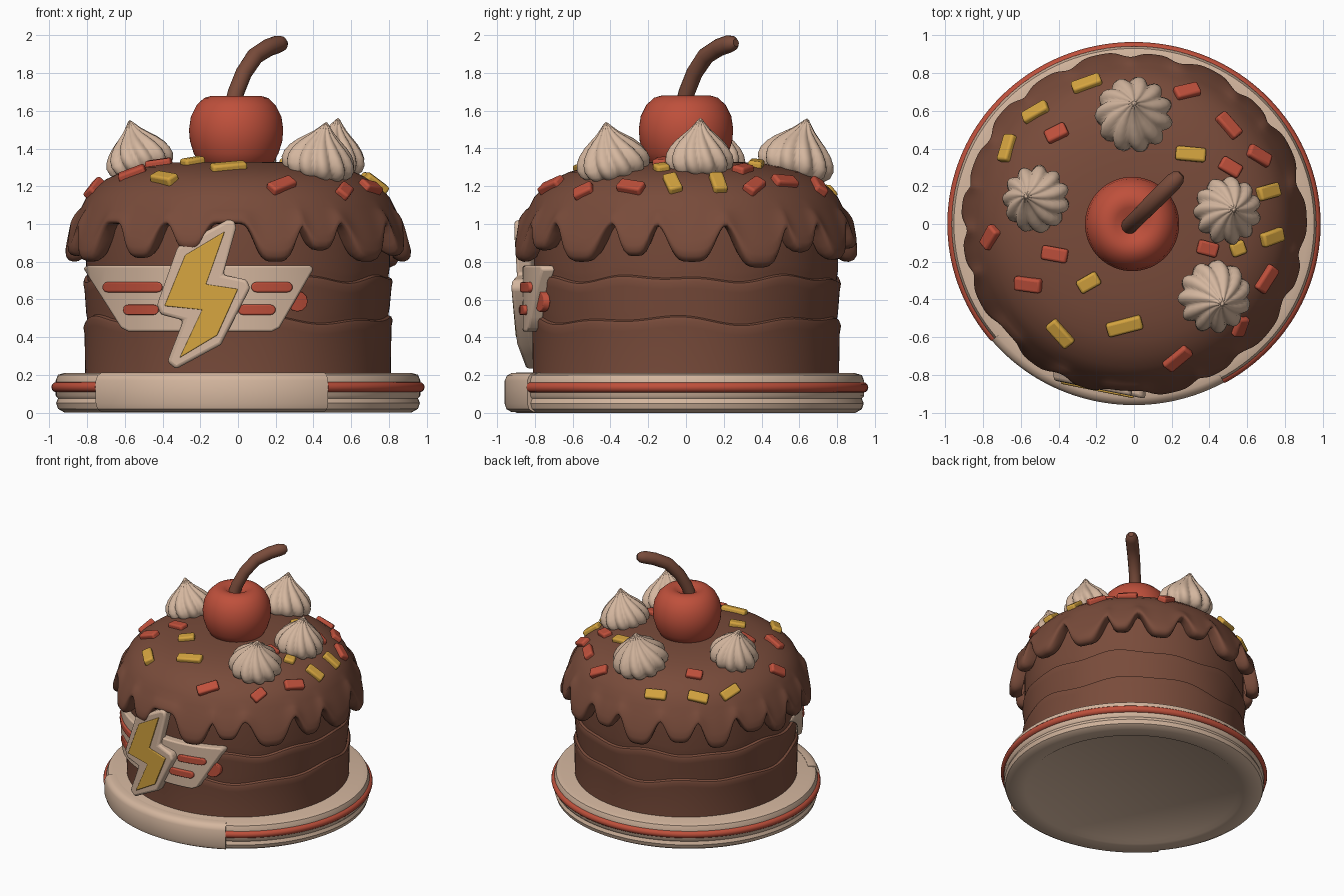
import bpy, bmesh, math
from mathutils import Vector, Matrix

old = bpy.data.objects.get("Cube")
if old:
    bpy.data.objects.remove(old, do_unlink=True)


def material(name, rgb):
    m = bpy.data.materials.new(name)
    m.use_nodes = True
    m.diffuse_color = (*rgb, 1)
    m.node_tree.nodes["Principled BSDF"].inputs["Base Color"].default_value = (*rgb, 1)
    return m


CHOC = material("chocolate", (0.19, 0.071, 0.043))
CREAM = material("cream", (0.66, 0.47, 0.345))
RED = material("cherry_red", (0.52, 0.08, 0.044))
GOLD = material("golden_yellow", (0.66, 0.37, 0.05))


def finish(name, bm, mat, bevel=0, angle=40):
    bmesh.ops.remove_doubles(bm, verts=bm.verts, dist=1e-5)
    bmesh.ops.recalc_face_normals(bm, faces=bm.faces)
    me = bpy.data.meshes.new(name)
    bm.to_mesh(me)
    bm.free()
    ob = bpy.data.objects.new(name, me)
    bpy.context.collection.objects.link(ob)
    me.materials.append(mat)
    if bevel:
        mod = ob.modifiers.new("soft_edges", "BEVEL")
        mod.width, mod.segments, mod.limit_method = bevel, 3, "ANGLE"
        mod.angle_limit = math.radians(35)
    bpy.ops.object.select_all(action="DESELECT")
    ob.select_set(True)
    bpy.context.view_layer.objects.active = ob
    bpy.ops.object.shade_smooth_by_angle(angle=math.radians(angle))
    return ob


def lathe(name, profile, mat, n=128, start=0, end=360, loop=False, angle=40):
    """Sweep profile(phi) -> [(r, z)] about z; phi is measured from the front toward +x."""
    bm = bmesh.new()
    full = end - start == 360
    rows = []
    for i in range(n if full else n + 1):
        phi = math.radians(start + (end - start) * i / n)
        rows.append([bm.verts.new((r * math.sin(phi), -r * math.cos(phi), z))
                     for r, z in profile(phi)])
    m = len(rows[0])
    for i in range(n):
        a, b = rows[i], rows[(i + 1) % len(rows)]
        for j in range(m if loop else m - 1):
            k = (j + 1) % m
            bm.faces.new((a[j], a[k], b[k], b[j]))
    if loop and not full:
        bm.faces.new(rows[0])
        bm.faces.new(rows[-1])
    return finish(name, bm, mat, angle=angle)


# Plate with a front band and a red stripe round the rest
SQUASH = 0.975
RIM = [(0, .02), (.78, .02), (.81, 0), (.92, 0), (.955, .02), (.965, .05), (.955, .075), (.967, .09),
       (.967, .17), (.955, .2), (.92, .21), (0, .21)]
BAND = [(.9, .004), (.95, .006), (.975, .02), (.985, .05), (.985, .17), (.972, .198), (.945, .212), (.9, .213)]
STRIPE = [(.96 + .03 * math.cos(a * math.pi / 6), .135 + .028 * math.sin(a * math.pi / 6)) for a in range(12)]
for ob in (lathe("plate", lambda p: RIM, CREAM),
           lathe("plate_front_band", lambda p: BAND, CREAM, 48, -50, 29, True),
           lathe("plate_stripe", lambda p: STRIPE, RED, 128, 29, 310, True)):
    ob.scale.y = SQUASH


# Three cake layers with wavy seams
def cake(p):
    low = .495 + .014 * math.sin(5 * p + 1) + .012 * math.sin(9 * p)
    high = .715 + .012 * math.sin(6 * p) + .01 * math.sin(11 * p + 2)
    pts = [(0, .2), (.81, .2)]
    for seam in (low, high):
        pts += [(.814, seam - .06), (.82, seam - .025), (.814, seam - .008), (.798, seam),
                (.8, seam + .02), (.805, seam + .05)]
    return pts + [(.805, 1.05), (0, 1.05)]


lathe("cake_layers", cake, CHOC, 160)

# Icing dome and its drips: (angle, half width, depth)
DRIPS = [(-80, 6, .17), (-63, 8, .2), (-36, 7, .18), (-17, 6, .14), (13, 8, .2), (30, 6, .14),
         (51, 9, .2), (72, 6, .17), (92, 9, .2), (116, 9, .23), (134, 6, .15), (153, 8, .19),
         (173, 6, .13), (192, 8, .2), (212, 7, .16), (230, 7, .21), (249, 7, .14), (264, 6, .2)]
DOME = [(0, 1.33), (.2, 1.33), (.38, 1.325), (.52, 1.302), (.62, 1.275), (.7, 1.237),
        (.76, 1.19), (.805, 1.14), (.83, 1.09)]
SKIRT = [(.85, .2), (.866, .4), (.878, .6), (.885, .78), (.882, .9), (.868, .97), (.845, 1), (.82, .99), (.79, .93)]


def icing(p):
    deg = math.degrees(p)
    drip = 0
    for a, w, d in DRIPS:
        gap = (deg - a + 180) % 360 - 180
        drip = max(drip, d * math.exp(-(gap / w) ** 4))
    edge = 1.0 - drip
    puff = drip * .17
    return DOME + [(r + puff * min(1, s * 1.2), 1.09 + (edge - 1.09) * s) for r, s in SKIRT]


lathe("icing", icing, CHOC, 300, angle=70)


def on_icing(x, y):
    """Frame lying on the icing, its z axis along the surface normal."""
    r = math.hypot(x, y)
    for (r0, z0), (r1, z1) in zip(DOME, DOME[1:]):
        if r0 <= r <= r1:
            break
    z = z0 + (z1 - z0) * (r - r0) / (r1 - r0)
    slope = (z0 - z1) / (r1 - r0)
    normal = Vector((x / r * slope, y / r * slope, 1))
    turn = Vector((0, 0, 1)).rotation_difference(normal.normalized())
    return Matrix.Translation((x, y, z)) @ turn.to_matrix().to_4x4()


# Sprinkles: (x, y, turn, length)
RED_BITS = [(.28, .7, 20, .14), (.5, .52, -50, .15), (.66, .36, -25, .14), (.51, .3, -30, .12),
            (-.41, .48, 25, .12), (-.76, -.07, 50, .13), (-.42, -.16, -10, .14), (-.56, -.32, -5, .15),
            (.39, -.13, -15, .11), (.7, -.29, 55, .15), (.56, -.54, 80, .11), (.23, -.71, 45, .16)]
GOLD_BITS = [(-.25, .74, 20, .16), (-.52, .59, 25, .15), (-.67, .4, 80, .15), (.3, .37, -5, .16),
             (.71, .17, 15, .14), (.73, -.07, 15, .14), (.55, -.13, 20, .08), (-.24, -.31, 30, .12),
             (-.39, -.58, -50, .16), (-.05, -.54, 15, .19)]
for label, bits, mat in (("red", RED_BITS, RED), ("yellow", GOLD_BITS, GOLD)):
    for i, (x, y, turn, size) in enumerate(bits):
        bm = bmesh.new()
        bmesh.ops.create_cube(bm, size=1)
        bmesh.ops.scale(bm, vec=(size, .075, .06), verts=bm.verts)
        ob = finish(f"{label}_sprinkle_{i + 1}", bm, mat, .014)
        ob.matrix_world = on_icing(x, y) @ Matrix.Rotation(math.radians(turn), 4, "Z")

# Fluted cream dollops: (x, y, radius, height)
SWIRL = [(0, 0), (.78, 0), (.95, .1), (1, .22), (.96, .34), (.85, .46), (.68, .58), (.48, .69),
         (.3, .79), (.16, .89), (.06, .97), (0, 1)]
for i, (x, y, rad, high) in enumerate([(-.51, .13, .18, .29), (0, .57, .205, .31),
                                       (.49, .07, .18, .29), (.42, -.38, .195, .29)]):
    def fluted(p):
        return [(rad * r * (.84 + .18 * abs(math.sin(5.5 * (p + .5 * h)))), high * h) for r, h in SWIRL]
    ob = lathe(f"cream_dollop_{i + 1}", fluted, CREAM, 110, angle=60)
    ob.matrix_world = on_icing(x, y) @ Matrix.Translation((0, 0, -.03))

# Cherry with a dimpled top, and its curved stem
CHERRY = [(0, 1.64), (.05, 1.65), (.09, 1.675), (.13, 1.68), (.17, 1.668), (.21, 1.63), (.24, 1.57),
          (.25, 1.5), (.245, 1.44), (.225, 1.375), (.195, 1.32), (.15, 1.29), (0, 1.27)]
lathe("cherry", lambda p: CHERRY, RED, 64, angle=60).location.x = -.01
cu = bpy.data.curves.new("stem", "CURVE")
cu.dimensions, cu.bevel_depth, cu.bevel_resolution, cu.use_fill_caps = "3D", .046, 5, True
PATH = [(-.03, 1.62, .95), (-.01, 1.7, .95), (.03, 1.8, .95), (.09, 1.89, 1), (.16, 1.935, 1.02),
        (.21, 1.953, 1.02), (.235, 1.957, .85), (.25, 1.96, .45)]
sp = cu.splines.new("POLY")
sp.points.add(len(PATH) - 1)
for pt, (d, z, rad) in zip(sp.points, PATH):
    pt.co, pt.radius = (d, d + .015, z, 1), rad
stem = bpy.data.objects.new("stem", cu)
bpy.context.collection.objects.link(stem)
bpy.ops.object.select_all(action="DESELECT")
stem.select_set(True)
bpy.context.view_layer.objects.active = stem
bpy.ops.object.convert(target="MESH")
bpy.ops.object.shade_smooth_by_angle(angle=math.radians(60))
stem.data.materials.clear()
stem.data.materials.append(CHOC)


# Badge parts: flat outlines extruded toward the front, then laid on a surface
def wrap(x):
    return -math.sqrt(max(.0, .835 ** 2 - x * x))


def tilt(x):
    return -.83 - .2 * (x + .2)


def plaque(name, outline, back, front, surface, mat, bevel):
    bm = bmesh.new()
    face = bm.faces.new([bm.verts.new((x, -back, z)) for x, z in outline])
    ext = bmesh.ops.extrude_face_region(bm, geom=[face])
    for v in ext["geom"]:
        if isinstance(v, bmesh.types.BMVert):
            v.co.y = -front
    if surface is wrap:
        for k in range(-20, 12):
            bmesh.ops.bisect_plane(bm, geom=bm.verts[:] + bm.edges[:] + bm.faces[:],
                                   plane_co=(k * .04 + .013, 0, 0), plane_no=(1, 0, 0))
    for v in bm.verts:
        v.co.y += surface(v.co.x)
    return finish(name, bm, mat, bevel)


def capsule(x0, x1, z, r=.027):
    pts = []
    for cx, a0 in ((x1 - r, -90), (x0 + r, 90)):
        pts += [(cx + r * math.cos(math.radians(a0 + a)), z + r * math.sin(math.radians(a0 + a)))
                for a in range(0, 181, 30)]
    return pts


WINGS = [(-.82, .765), (-.8, .78), (.385, .78), (.4, .76), (.22, .45), (.18, .43), (-.58, .43), (-.62, .45)]
plaque("badge_wings", WINGS, -.04, .03, wrap, CREAM, .012)
for name, x0, x1, z in (("upper_right", -.72, -.4, .665), ("upper_left", .07, .29, .665),
                        ("lower_right", -.61, -.42, .545), ("lower_left", .0, .2, .545)):
    plaque(f"{name}_wing_stripe", capsule(x0, x1, z), .01, .048, wrap, RED, .008)
plaque("badge_red_disc", capsule(.26, .37, .59, .055), -.03, .005, wrap, RED, .004)
BOLT_FRAME = [(-.02, 1.02), (-.06, 1.02), (-.32, .88), (-.43, .57), (-.41, .52), (-.29, .49), (-.375, .27),
              (-.33, .23), (-.09, .36), (.065, .66), (.045, .705), (-.08, .73), (-.01, .98)]
BOLT = [(-.07, .96), (-.28, .835), (-.39, .565), (-.19, .545), (-.31, .29), (-.11, .41), (0, .655), (-.17, .68)]
plaque("bolt_frame", BOLT_FRAME, -.04, .045, tilt, CREAM, .018)
plaque("bolt", BOLT, .03, .055, tilt, GOLD, .006)
